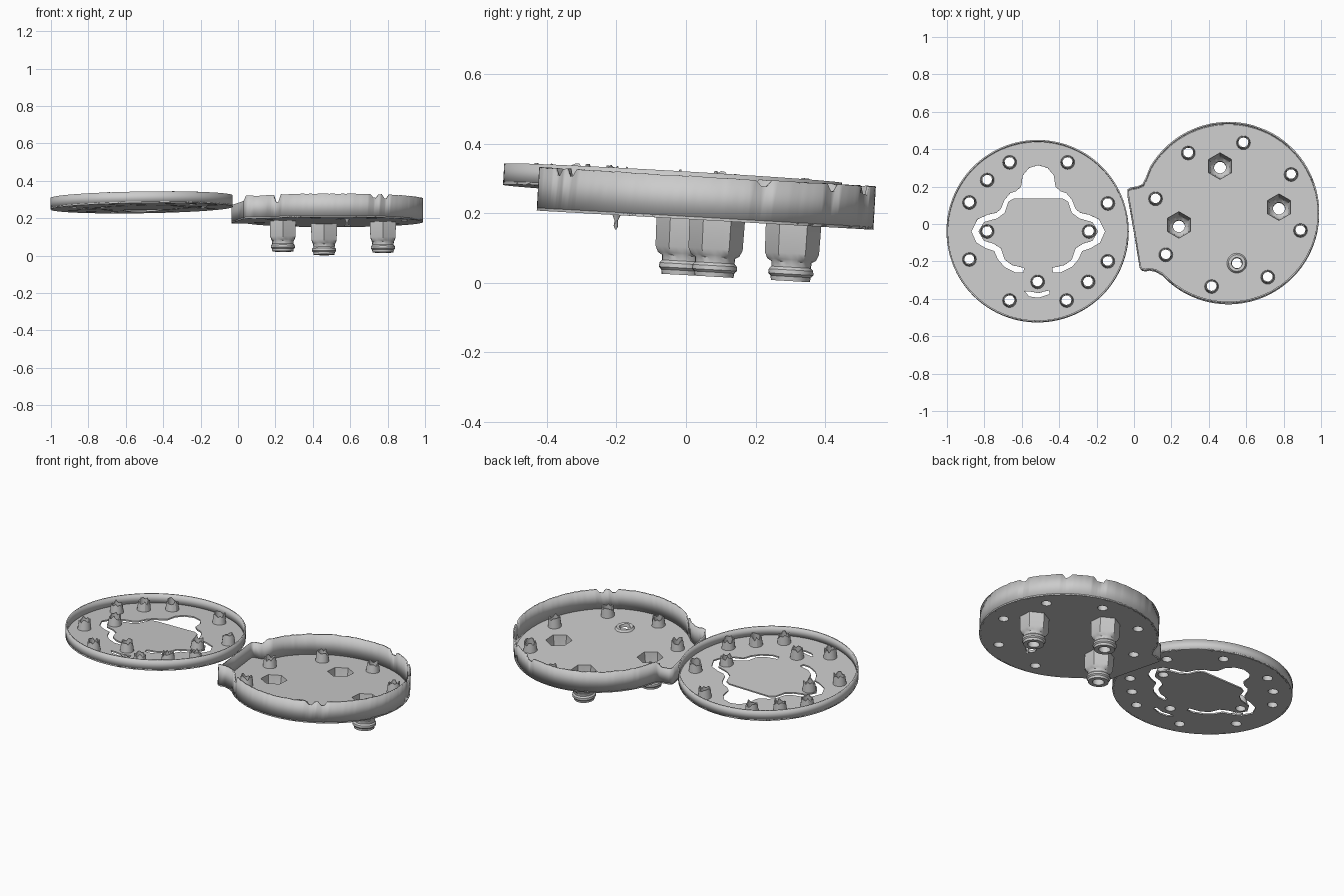
import bpy, bmesh, random
from math import sin, cos, radians, degrees, atan2, hypot

if "Cube" in bpy.data.objects:
    bpy.data.objects.remove(bpy.data.objects["Cube"])

random.seed(4)
T = 0.008  # sheet thickness


def circle(x, y, r, n=24, phase=0.0):
    return [(x + r * cos(radians(phase + 360 * i / n)),
             y + r * sin(radians(phase + 360 * i / n))) for i in range(n)]


def place(ob, tray):
    ob.location = tray["loc"]
    ob.rotation_euler = tray["rot"]


def finish(name, bm, tray, angle=35):
    bmesh.ops.recalc_face_normals(bm, faces=bm.faces)
    me = bpy.data.meshes.new(name)
    bm.to_mesh(me)
    bm.free()
    ob = bpy.data.objects.new(name, me)
    bpy.context.collection.objects.link(ob)
    place(ob, tray)
    bpy.ops.object.select_all(action='DESELECT')
    ob.select_set(True)
    bpy.context.view_layer.objects.active = ob
    bpy.ops.object.shade_smooth_by_angle(angle=radians(angle))
    return ob


def local(pts, tray):
    return [(x - tray["loc"][0], y - tray["loc"][1]) for x, y in pts]


def floor(name, outline, holes, tray):
    """Flat perforated sheet from a filled 2D curve."""
    cu = bpy.data.curves.new(name, 'CURVE')
    cu.dimensions = '2D'
    cu.fill_mode = 'BOTH'
    cu.extrude = T / 2
    for loop in [outline] + holes:
        sp = cu.splines.new('POLY')
        pts = local(loop, tray)
        sp.points.add(len(pts) - 1)
        for p, (x, y) in zip(sp.points, pts):
            p.co = (x, y, 0, 1)
        sp.use_cyclic_u = True
    ob = bpy.data.objects.new(name, cu)
    bpy.context.collection.objects.link(ob)
    place(ob, tray)
    bpy.ops.object.select_all(action='DESELECT')
    ob.select_set(True)
    bpy.context.view_layer.objects.active = ob
    bpy.ops.object.convert(target='MESH')


def rim(name, outline, height, tray):
    """Upright wall along an outline, with a height per point."""
    bm = bmesh.new()
    pts = local(outline, tray)
    lo = [bm.verts.new((x, y, -T / 2)) for x, y in pts]
    hi = [bm.verts.new((x, y, height(x, y))) for x, y in pts]
    for i in range(len(pts)):
        j = (i + 1) % len(pts)
        bm.faces.new((lo[i], lo[j], hi[j], hi[i]))
    ob = finish(name, bm, tray)
    mod = ob.modifiers.new("thickness", 'SOLIDIFY')
    mod.thickness = T
    mod.offset = -1


def lathe(name, x, y, profile, tray, n=24, jag=0.0):
    """Spin a closed (radius, z, hexagonal) profile; jag roughens the top."""
    x, y = local([(x, y)], tray)[0]
    top = max(p[1] for p in profile)
    bm = bmesh.new()
    rings = []
    for i in range(n):
        a = 360 * i / n
        six = cos(radians(30)) / cos(radians((a + 30) % 60 - 30))
        chip = random.uniform(-jag, jag * 0.3)
        rings.append([bm.verts.new((x + r * (six if h else 1) * cos(radians(a)),
                                    y + r * (six if h else 1) * sin(radians(a)),
                                    z + (chip if z == top else 0)))
                      for r, z, h in profile])
    m = len(profile)
    for i in range(n):
        a, b = rings[i], rings[(i + 1) % n]
        for k in range(m):
            bm.faces.new((a[k], b[k], b[(k + 1) % m], a[(k + 1) % m]))
    finish(name, bm, tray, 30)


def studs(name, spots, tray, h):
    profile = [(0.038, 0, 0), (0.032, h, 0), (0.026, h, 0), (0.028, 0, 0)]
    for i, (x, y) in enumerate(spots):
        lathe(f"{name}_{i + 1}", x, y, profile, tray, 16, 0.02)


left = {"loc": (-0.515, -0.04, 0.258), "rot": (-0.057, -0.015, 0)}
right = {"loc": (0.505, 0.055, 0.184), "rot": (-0.057, 0, 0)}

# shallow left tray: wavy slot round the middle plate, mirrored about its axis
outer = [(0, .315), (.05, .30), (.083, .26), (.092, .20), (.12, .175), (.15, .165),
         (.18, .13), (.20, .08), (.225, .06), (.27, .05), (.325, .025), (.357, -.04),
         (.33, -.10), (.28, -.13), (.235, -.145), (.215, -.19), (.18, -.23),
         (.12, -.26), (.08, -.26)]
inner = [(.075, -.235), (.14, -.22), (.18, -.19), (.20, -.13), (.24, -.105),
         (.29, -.09), (.32, -.04), (.29, .01), (.22, .03), (.18, .06),
         (.16, .12), (.13, .137)]
half = outer + inner
slot = [(-0.512 + x, y) for x, y in half]
slot += [(-0.512 - x, y) for x, y in reversed(half[1:])]
sliver = [(-.585, -.36), (-.55, -.362), (-.51, -.37), (-.455, -.355),
          (-.45, -.375), (-.51, -.395), (-.56, -.388)]
left_spots = [(-.665, .33), (-.355, .33), (-.785, .235), (-.88, .115), (-.14, .11),
              (-.785, -.04), (-.24, -.04), (-.88, -.19), (-.14, -.20),
              (-.515, -.31), (-.245, -.31), (-.665, -.41), (-.36, -.41)]
left_outline = circle(-.515, -.04, .487, 120)
floor("left_tray_floor", left_outline,
      [slot, sliver] + [circle(x, y, .028, 16) for x, y in left_spots], left)
rim("left_tray_rim", left_outline, lambda x, y: 0.057, left)
studs("left_stud", left_spots, left, 0.06)

# deep right tray: round with a flat hinge block on its inner side
hinge = [(.06, .235), (.045, .207), (.02, .197), (-.02, .19), (-.036, .18),
         (-.036, .155), (0, -.05), (.03, -.235), (.042, -.25), (.06, -.255),
         (.085, -.25), (.115, -.257)]
arc = [radians(-137 + 287 * i / 140) for i in range(141)]
right_outline = [(.505 + .485 * cos(a), .055 + .485 * sin(a)) for a in arc] + hinge
chips = {-128: .04, -62: .018, -54: .02, 48: .02, 70: .025, 20: .015}


def right_height(x, y):
    if x < -0.47:  # lowered hinge edge
        return 0.092
    ang = degrees(atan2(y, x))
    drop = max([d for a, d in chips.items() if abs(ang - a) < 2.5], default=0)
    return 0.12 - drop + random.uniform(-.002, .002)


right_spots = [(.29, .38), (.585, .435), (.84, .265), (.115, .135), (.89, -.035),
               (.17, -.165), (.415, -.335), (.715, -.285)]
nuts = [(.46, .31), (.24, -.005), (.775, .09)]
boss = (.55, -.21)
floor("right_tray_floor", right_outline,
      [circle(x, y, .028, 16) for x, y in right_spots + [boss]]
      + [circle(x, y, .072, 6, 30) for x, y in nuts], right)
rim("right_tray_rim", right_outline, right_height, right)
studs("right_stud", right_spots, right, 0.06)

# hollow hexagonal fittings hanging under the right tray
fitting = [(.080, .004, 1), (.078, -.085, 1), (.070, -.103, 1), (.058, -.110, 0),
           (.057, -.125, 0), (.064, -.133, 0), (.065, -.145, 0), (.058, -.152, 0),
           (.056, -.165, 0), (.032, -.165, 0), (.032, -.120, 0), (.050, -.105, 0),
           (.062, -.085, 1), (.071, .004, 1)]
for i, (x, y) in enumerate(nuts):
    lathe(f"hex_fitting_{i + 1}", x, y, fitting, right)

# low broken boss with a stray drip below
lathe("broken_boss", *boss,
      [(.056, 0, 0), (.045, .016, 0), (.03, .018, 0), (.027, 0, 0)], right, 20, .008)
lathe("boss_drip", boss[0] + .033, boss[1] + .01,
      [(.014, 0, 0), (.005, -.02, 0), (.007, -.035, 0), (.002, -.045, 0), (.002, 0, 0)],
      right, 10)
